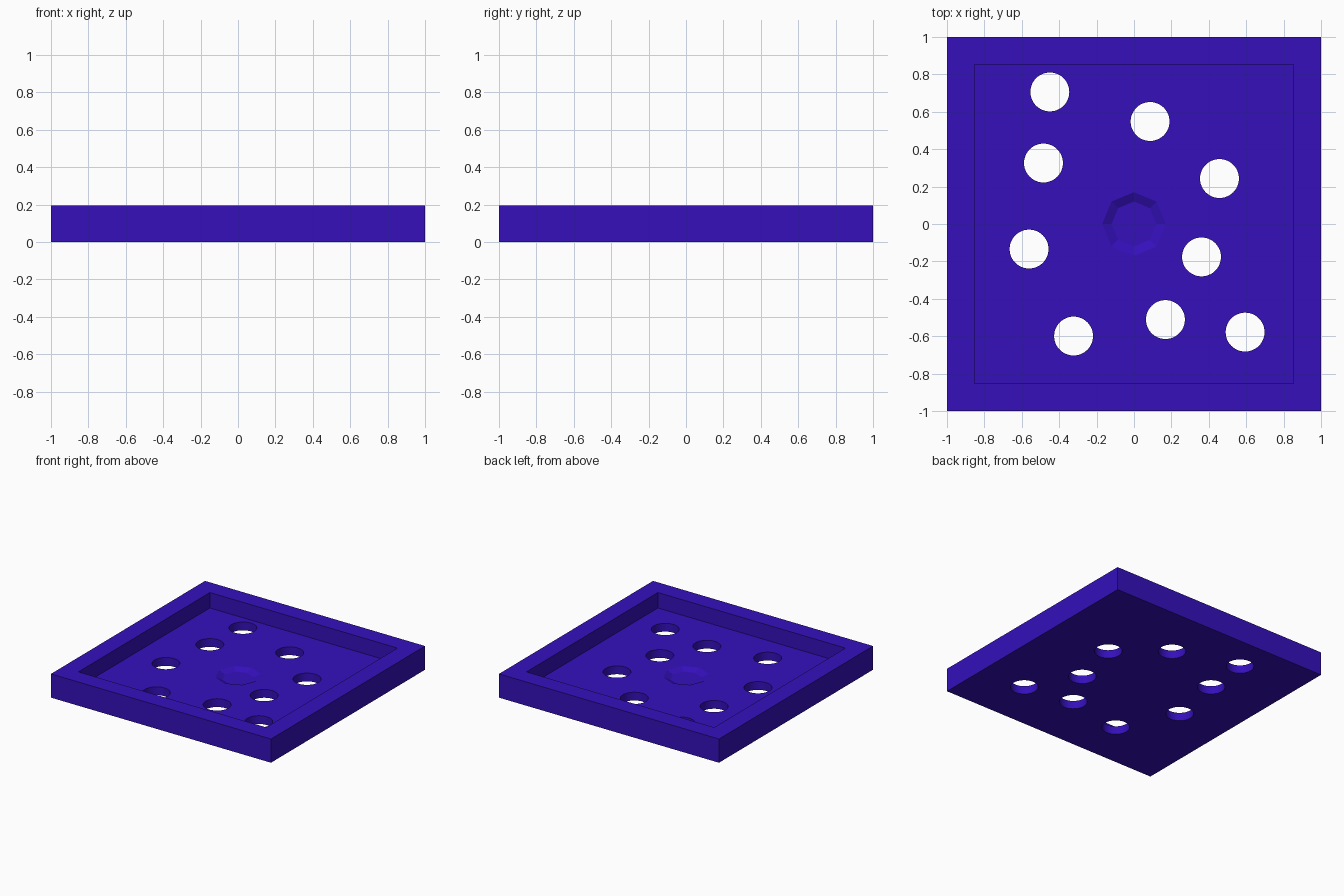
import bpy, bmesh, math
from mathutils import Matrix

if "Cube" in bpy.data.objects:
    bpy.data.objects.remove(bpy.data.objects["Cube"])

HEIGHT, FLOOR, INNER = 0.195, 0.068, 0.853
HOLE_R = 0.104
HOLES = [(-0.45, 0.706), (0.086, 0.548), (-0.484, 0.326),
         (0.457, 0.243), (-0.561, -0.134), (0.361, -0.176),
         (-0.323, -0.599), (0.168, -0.511), (0.594, -0.578)]


def add_object(name, bm):
    bmesh.ops.recalc_face_normals(bm, faces=bm.faces)
    mesh = bpy.data.meshes.new(name)
    bm.to_mesh(mesh)
    bm.free()
    obj = bpy.data.objects.new(name, mesh)
    bpy.context.collection.objects.link(obj)
    return obj


def box(name, half, z0, z1):
    bm = bmesh.new()
    bmesh.ops.create_cube(bm, size=1, matrix=Matrix.Translation((0, 0, (z0 + z1) / 2))
                          @ Matrix.Diagonal((2 * half, 2 * half, z1 - z0, 1)))
    return add_object(name, bm)


def cone(bm, x, y, z0, z1, r0, r1, sides):
    bmesh.ops.create_cone(bm, cap_ends=True, segments=sides, radius1=r0, radius2=r1,
                          depth=z1 - z0, matrix=Matrix.Translation((x, y, (z0 + z1) / 2)))


def cut(target, cutter):
    cutter.hide_render = True
    mod = target.modifiers.new("cut", 'BOOLEAN')
    mod.operation, mod.solver, mod.object = 'DIFFERENCE', 'EXACT', cutter
    bpy.context.view_layer.objects.active = target
    bpy.ops.object.modifier_apply(modifier=mod.name)
    bpy.data.objects.remove(cutter)


# Square tray with a recessed floor
tray = box("tray", 1.0, 0, HEIGHT)
cut(tray, box("recess_cutter", INNER, FLOOR, HEIGHT + 0.1))

# Round holes through the floor
bm = bmesh.new()
for x, y in HOLES:
    cone(bm, x, y, -0.1, FLOOR + 0.1, HOLE_R, HOLE_R, 48)
cut(tray, add_object("hole_cutter", bm))

# Shallow faceted dimple in the middle of the floor
bm = bmesh.new()
cone(bm, 0, 0, FLOOR - 0.025, FLOOR + 0.025, 0.12, 0.22, 8)
cut(tray, add_object("dimple_cutter", bm))

# Deep violet-blue finish
mat = bpy.data.materials.new("violet_blue")
mat.diffuse_color = (0.035, 0.005, 0.5, 1)
mat.use_nodes = True
mat.node_tree.nodes["Principled BSDF"].inputs["Base Color"].default_value = mat.diffuse_color
tray.data.materials.clear()
tray.data.materials.append(mat)
for p in tray.data.polygons:
    p.material_index = 0
bpy.ops.object.select_all(action='DESELECT')
tray.select_set(True)
bpy.context.view_layer.objects.active = tray
bpy.ops.object.shade_smooth_by_angle(angle=math.radians(20))
